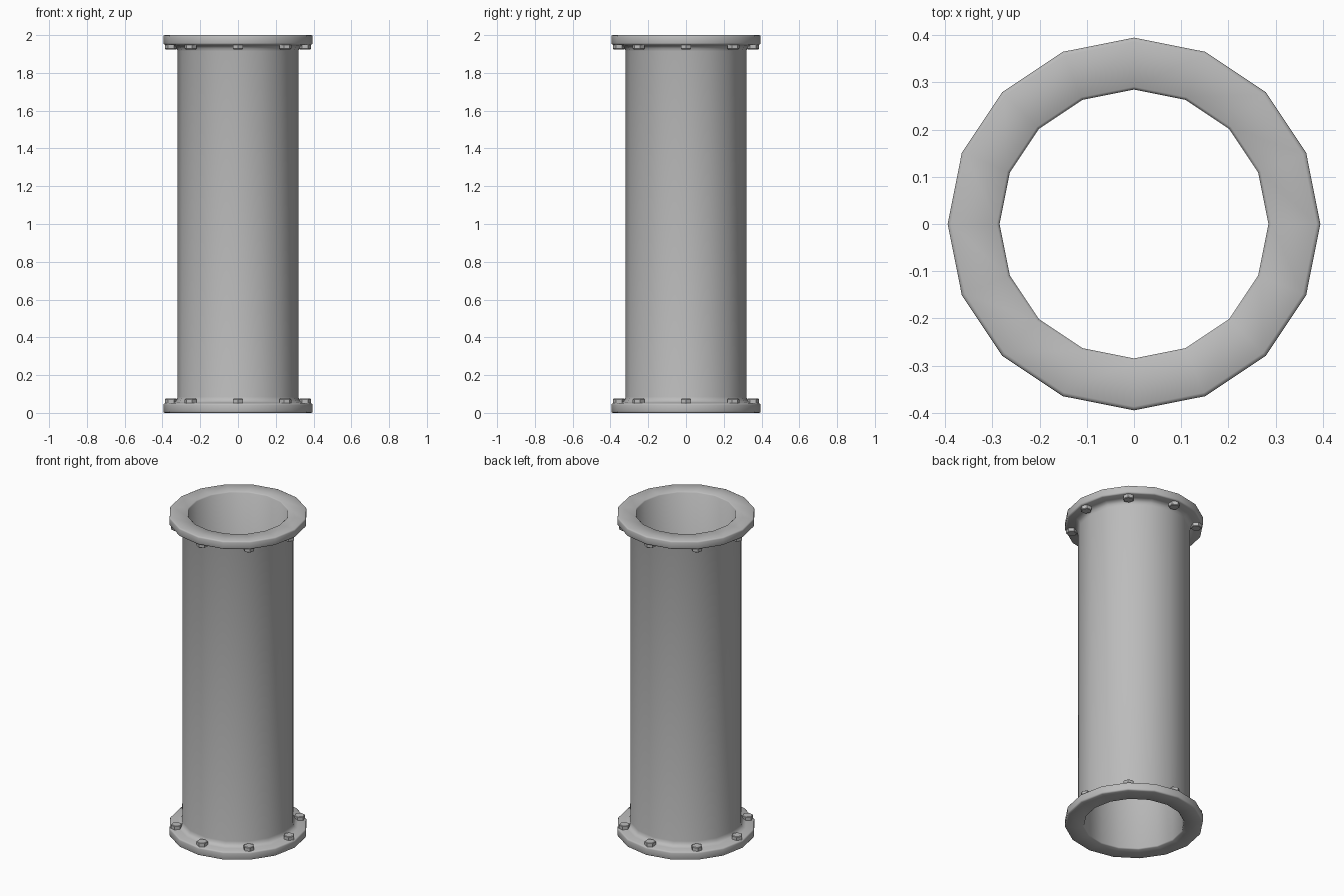
import bpy, math
from math import cos, sin, pi
from mathutils import Matrix
import bmesh

if "Cube" in bpy.data.objects:
    bpy.data.objects.remove(bpy.data.objects["Cube"])

SIDES = 16
HEIGHT = 2.0

grey = bpy.data.materials.new("grey_metal")
grey.use_nodes = True
color = (0.5, 0.5, 0.5, 1)
grey.diffuse_color = color
grey.node_tree.nodes["Principled BSDF"].inputs["Base Color"].default_value = color


def finish(bm, name, angle):
    bmesh.ops.recalc_face_normals(bm, faces=bm.faces)
    mesh = bpy.data.meshes.new(name)
    bm.to_mesh(mesh)
    bm.free()
    mesh.materials.append(grey)
    ob = bpy.data.objects.new(name, mesh)
    bpy.context.collection.objects.link(ob)
    bpy.ops.object.select_all(action="DESELECT")
    ob.select_set(True)
    bpy.context.view_layer.objects.active = ob
    bpy.ops.object.shade_smooth_by_angle(angle=math.radians(angle))
    return ob


# Flanged pipe: closed half profile (radius, z), mirrored to the top and lathed
lower = [(0.285, 0.006), (0.291, 0.0), (0.387, 0.0), (0.393, 0.003), (0.395, 0.008),
         (0.395, 0.042), (0.393, 0.048), (0.387, 0.051), (0.347, 0.053),
         (0.333, 0.059), (0.324, 0.069), (0.32, 0.085)]
profile = lower + [(r, HEIGHT - z) for r, z in reversed(lower)]
bm = bmesh.new()
rings = []
for i in range(SIDES):
    a = 2 * pi * i / SIDES
    rings.append([bm.verts.new((r * cos(a), r * sin(a), z)) for r, z in profile])
for i in range(SIDES):
    a, b = rings[i], rings[(i + 1) % SIDES]
    for j in range(len(profile)):
        k = (j + 1) % len(profile)
        bm.faces.new((a[j], b[j], b[k], a[k]))
finish(bm, "flanged_pipe", 50)

# Rings of hexagonal bolt heads on the inner side of each flange
for name, z in (("lower_bolts", 0.062), ("upper_bolts", HEIGHT - 0.062)):
    bm = bmesh.new()
    for i in range(8):
        place = (Matrix.Rotation(i * pi / 4, 4, "Z") @ Matrix.Translation((0.355, 0, z))
                 @ Matrix.Rotation(pi / 2, 4, "Z"))
        bmesh.ops.create_cone(bm, cap_ends=True, segments=6, radius1=0.032,
                              radius2=0.032, depth=0.026, matrix=place)
    # soften the exposed rims
    rims = [e for e in bm.edges if all(abs(v.co.z - HEIGHT / 2) < 0.93 for v in e.verts)]
    bmesh.ops.bevel(bm, geom=rims, offset=0.003, segments=1, affect="EDGES")
    finish(bm, name, 35)
